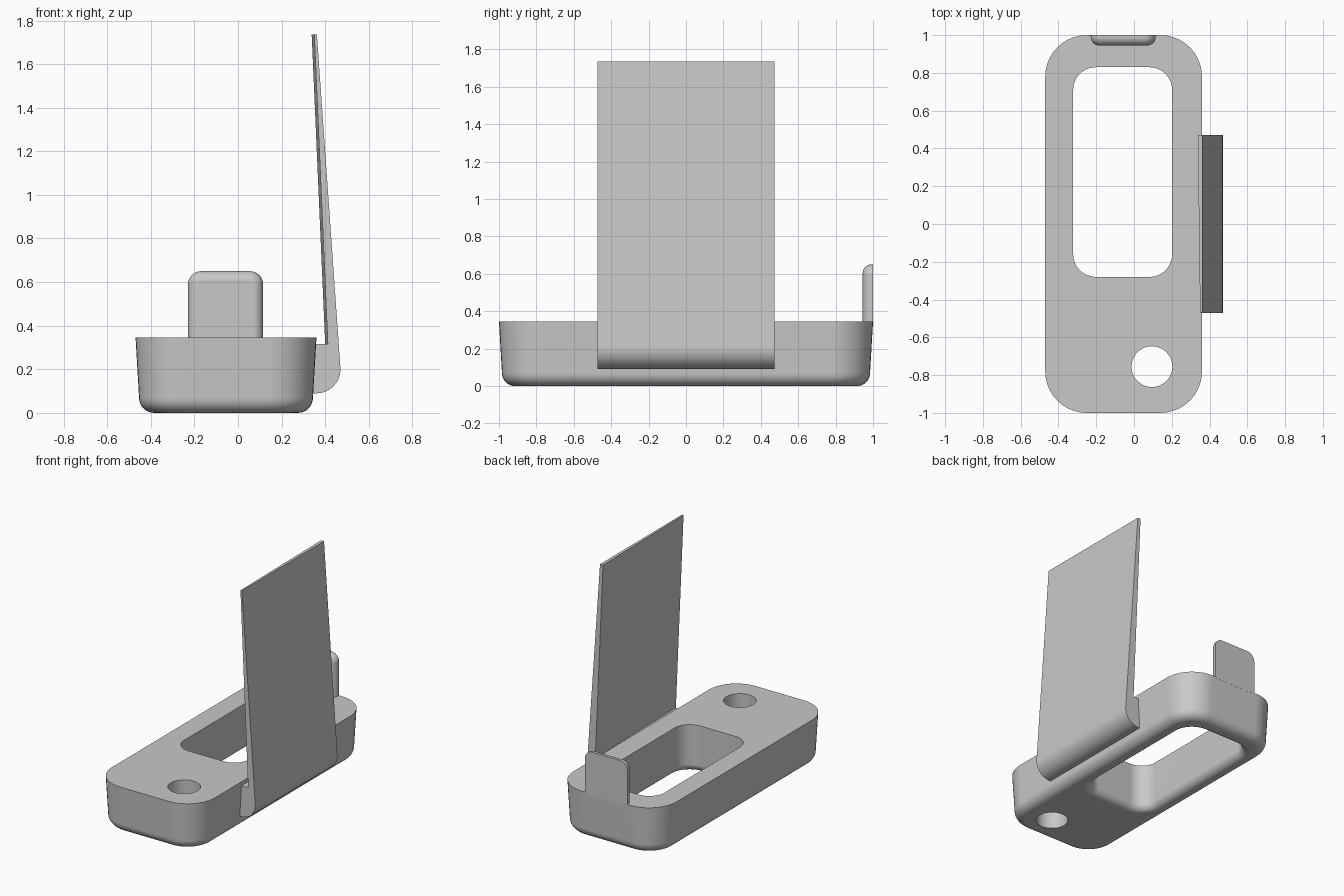
import bpy, bmesh
from math import sin, cos, pi, radians

if "Cube" in bpy.data.objects:
    bpy.data.objects.remove(bpy.data.objects["Cube"], do_unlink=True)

grey = bpy.data.materials.new("plain grey")
grey.use_nodes = True
grey.diffuse_color = (0.58, 0.58, 0.58, 1)
grey.node_tree.nodes["Principled BSDF"].inputs["Base Color"].default_value = grey.diffuse_color


def arc(cx, cy, r, start, end, steps=10):
    angles = [radians(start + (end - start) * i / steps) for i in range(steps + 1)]
    return [(cx + r * cos(a), cy + r * sin(a)) for a in angles]


def rounded_rect(cx, cy, hx, hy, r, z):
    """Horizontal ring of points with rounded corners."""
    points = []
    for i, (sx, sy) in enumerate([(1, 1), (-1, 1), (-1, -1), (1, -1)]):
        points += arc(cx + sx * (hx - r), cy + sy * (hy - r), r, 90 * i, 90 * i + 90)
    return [(x, y, z) for x, y in points]


def loft(name, rings, closed=False):
    """Skin a series of matching rings; cap the ends or join last to first."""
    bm = bmesh.new()
    loops = [[bm.verts.new(p) for p in ring] for ring in rings]
    pairs = list(zip(loops, loops[1:]))
    if closed:
        pairs.append((loops[-1], loops[0]))
    else:
        bm.faces.new(loops[0])
        bm.faces.new(loops[-1])
    for a, b in pairs:
        for i in range(len(a)):
            j = (i + 1) % len(a)
            bm.faces.new((a[i], a[j], b[j], b[i]))
    bmesh.ops.recalc_face_normals(bm, faces=bm.faces)
    mesh = bpy.data.meshes.new(name)
    bm.to_mesh(mesh)
    bm.free()
    mesh.materials.append(grey)
    obj = bpy.data.objects.new(name, mesh)
    bpy.context.collection.objects.link(obj)
    return obj


def activate(obj):
    bpy.ops.object.select_all(action="DESELECT")
    obj.select_set(True)
    bpy.context.view_layer.objects.active = obj


def smooth(obj):
    activate(obj)
    bpy.ops.object.shade_smooth_by_angle(angle=radians(35))
    weighted = obj.modifiers.new("weighted normals", "WEIGHTED_NORMAL")
    weighted.keep_sharp = True


# Base: tapered block with a rounded opening and filleted lower rims
TOP, TAPER = 0.345, 0.016
STEPS = 8
quarter = [pi / 2 * i / STEPS for i in range(STEPS + 1)]


def outer(d, z):
    return rounded_rect(-0.055, 0, 0.415 - d, 1 - d, 0.22 - d, z)


def opening(d, z):
    return rounded_rect(-0.06, 0.275, 0.262 + d, 0.555 + d, 0.12 + d, z)


rings = [opening(0, TOP), outer(0, TOP)]
rings += [outer(TAPER + 0.07 * (1 - cos(a)), 0.07 * (1 - sin(a))) for a in quarter]
rings += [opening(0.055 * (1 - cos(a)), 0.055 * (1 - sin(a))) for a in reversed(quarter)]
base = loft("base", rings, closed=True)

# Round through hole near the front
bpy.ops.mesh.primitive_cylinder_add(vertices=48, radius=0.108, depth=1, location=(0.095, -0.755, 0.2))
cutter = bpy.context.object
cutter.name = "hole_cutter"
cutter.hide_render = True
cutter.data.materials.append(grey)
activate(base)
cut = base.modifiers.new("round hole", "BOOLEAN")
cut.operation, cut.solver, cut.object = "DIFFERENCE", "EXACT", cutter
bpy.ops.object.modifier_apply(modifier=cut.name)
bpy.data.objects.remove(cutter, do_unlink=True)
smooth(base)


# Upright tab at the back, rounded towards the inside
def tab_outline(d, y):
    hx, top, r = 0.172 - d, 0.65 - d, 0.06 - d
    pts = [(hx, 0.335)] + arc(hx - r, top - r, r, 0, 90) + arc(r - hx, top - r, r, 90, 180) + [(-hx, 0.335)]
    return [(x - 0.057, y, z) for x, z in pts]


R = 0.045
tab = loft("back_tab", [tab_outline(0, 1)] + [tab_outline(R * (1 - cos(a)), 0.945 + R * (1 - sin(a))) for a in quarter])
smooth(tab)


# Tall leaning side panel on a curved foot, slightly thicker at the back
def panel_profile(y, extra):
    pts = [(0.33, 0.315), (0.412 - extra, 0.315), (0.35 - extra, 1.735), (0.362, 1.735)]
    pts += arc(0.36, 0.2, 0.11, 4, -90, 14) + [(0.33, 0.09)]
    return [(x, y, z) for x, z in pts]


panel = loft("side_panel", [panel_profile(-0.472, 0), panel_profile(0.472, 0.012)])
smooth(panel)
